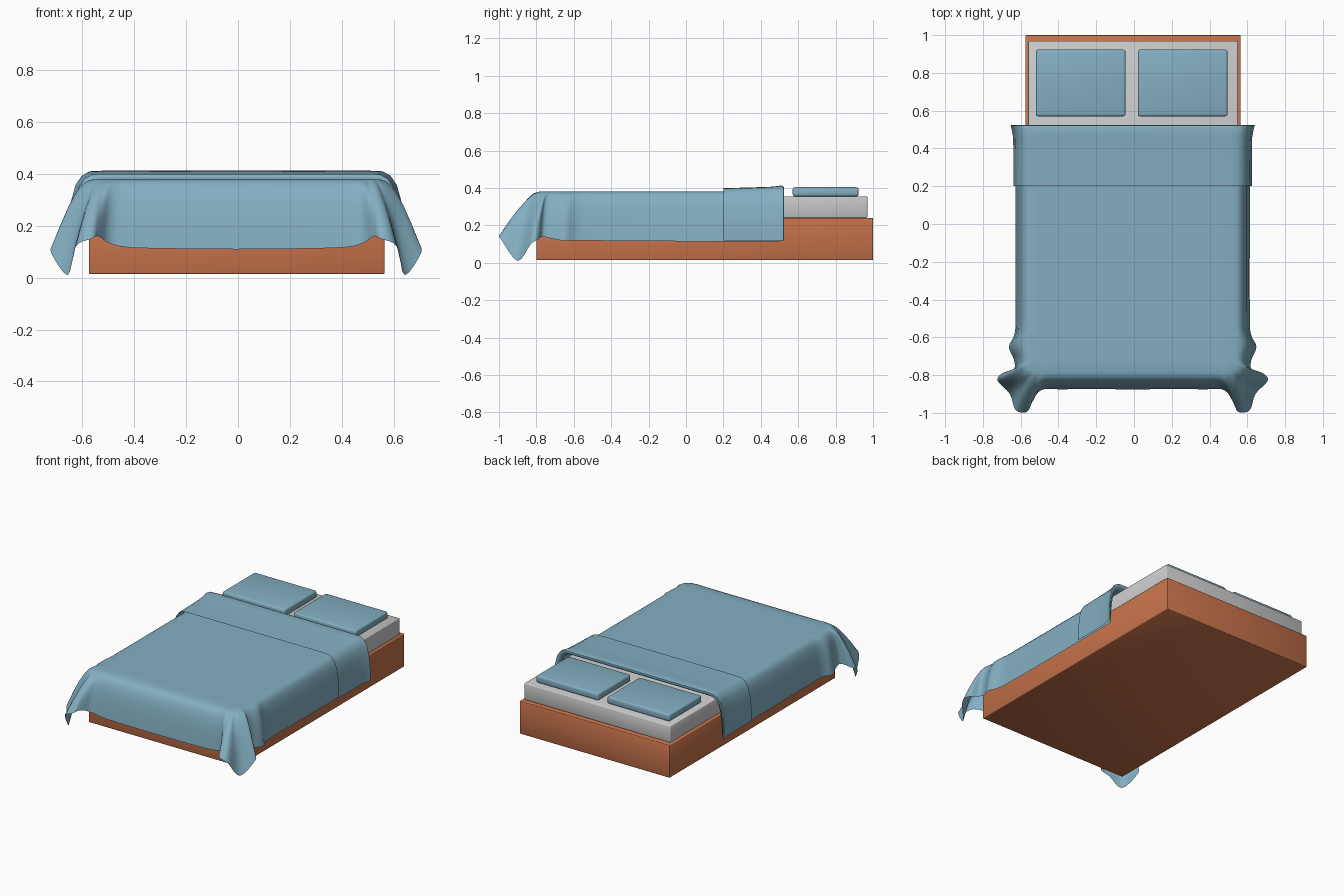
import bpy, bmesh, math
from mathutils import Vector

if "Cube" in bpy.data.objects:
    bpy.data.objects.remove(bpy.data.objects["Cube"])


def material(name, rgb):
    m = bpy.data.materials.new(name)
    m.diffuse_color = (*rgb, 1)
    m.use_nodes = True
    m.node_tree.nodes["Principled BSDF"].inputs["Base Color"].default_value = m.diffuse_color
    return m


BLUE = material("blue_cloth", (0.23, 0.43, 0.54))
WOOD = material("wood", (0.57, 0.17, 0.07))
CX = -0.007


def finish(name, bm, mat, angle=50):
    bmesh.ops.recalc_face_normals(bm, faces=bm.faces)
    me = bpy.data.meshes.new(name)
    bm.to_mesh(me)
    bm.free()
    ob = bpy.data.objects.new(name, me)
    bpy.context.collection.objects.link(ob)
    if mat:
        me.materials.append(mat)
    bpy.ops.object.select_all(action='DESELECT')
    ob.select_set(True)
    bpy.context.view_layer.objects.active = ob
    bpy.ops.object.shade_smooth_by_angle(angle=math.radians(angle))
    return ob


def box(name, x, y, z, mat=None, bevel=0.004, segments=2):
    bm = bmesh.new()
    bmesh.ops.create_cube(bm, size=1)
    for v in bm.verts:
        v.co = [lo + (c + 0.5) * (hi - lo) for c, (lo, hi) in zip(v.co, (x, y, z))]
    bmesh.ops.bevel(bm, geom=bm.edges[:], offset=bevel, segments=segments,
                    profile=0.5, affect='EDGES')
    return finish(name, bm, mat)


def loft(bm, rows):
    rows = [[bm.verts.new(p) for p in r] for r in rows]
    for a, b in zip(rows, rows[1:]):
        for i in range(len(a) - 1):
            bm.faces.new((a[i], a[i + 1], b[i + 1], b[i]))
    return rows


def spline(pts, n):
    """Catmull-Rom curve through the points."""
    pts = [Vector(p) for p in pts]
    p = [pts[0]] + pts + [pts[-1]]
    out = []
    for i in range(1, len(p) - 2):
        a, b, c, d = p[i - 1:i + 3]
        for k in range(n):
            t = k / n
            out.append(0.5 * (2 * b + (c - a) * t + (2 * a - 5 * b + 4 * c - d) * t * t
                              + (3 * b - a - 3 * c + d) * t ** 3))
    return out + [pts[-1]]


def mirror_path(half):
    """Path from the right side to the centre, continued on the left."""
    left = [Vector((-p[0], p[1], p[2])) for p in half[:-1]]
    return [Vector(p) for p in half] + left[::-1]


# bed base, mattress and the two pillows
box("bed_base", (-0.575, 0.565), (-0.80, 1.0), (0.015, 0.24), WOOD)
box("mattress", (-0.56, 0.55), (-0.78, 0.97), (0.24, 0.355), None, 0.006)
for side, x0 in (("left", -0.52), ("right", 0.02)):
    box(side + "_pillow", (x0, x0 + 0.475), (0.57, 0.923), (0.355, 0.404), BLUE, 0.012, 3)

# blanket: hem running from the back of the side, round the corner fold, to the front
hem = [(0.62, 0.50, 0.115), (0.62, 0.0, 0.115), (0.62, -0.45, 0.118), (0.625, -0.58, 0.12),
       (0.655, -0.65, 0.118), (0.628, -0.72, 0.13), (0.63, -0.77, 0.14), (0.69, -0.79, 0.125),
       (0.715, -0.83, 0.10), (0.65, -0.90, 0.01), (0.62, -0.985, 0.12), (0.56, -0.995, 0.15),
       (0.53, -0.94, 0.16), (0.485, -0.88, 0.132), (0.38, -0.875, 0.115), (0, -0.875, 0.11)]
# matching points on the top edge of the mattress
rim = [(0.55, 0.50), (0.55, 0.0), (0.55, -0.45), (0.55, -0.56), (0.55, -0.62), (0.55, -0.68),
       (0.55, -0.72), (0.55, -0.745), (0.548, -0.76), (0.54, -0.775), (0.525, -0.783),
       (0.51, -0.785), (0.48, -0.785), (0.44, -0.785), (0.36, -0.785), (0, -0.785)]
hem = mirror_path(spline(hem, 4))
rim = mirror_path(spline([(x, y, 0.38) for x, y in rim], 4))

# (outward, downward) fractions of the drape
drape = [(0, 0), (0.25, 0.03), (0.45, 0.09), (0.62, 0.2), (0.78, 0.38), (0.9, 0.65), (1, 1)]
rows = [[(CX + p.x * 0.93, 0.5 + (p.y - 0.5) * 0.95, 0.38) for p in rim]]
for out, down in drape:
    row = []
    for a, b in zip(rim, hem):
        flare = min(max(((b.xy - a.xy).length - 0.10) / 0.10, 0), 1)
        h = out + (down ** 0.85 - out) * flare * 0.8
        row.append((CX + a.x + (b.x - a.x) * h, a.y + (b.y - a.y) * h,
                    a.z + (b.z - a.z) * down))
    rows.append(row)
bm = bmesh.new()
rings = loft(bm, rows)
bm.faces.new(rings[0])
finish("blanket", bm, BLUE)

# turned-back end of the blanket: cross-section offset along a U-shaped fold
section = [(0.62, 0.118), (0.62, 0.20), (0.61, 0.28), (0.594, 0.335), (0.572, 0.365),
           (0.545, 0.378), (0.50, 0.38), (0.0, 0.38)]
fold = [(0.495, 0.0, 0.0), (0.513, 0.005, 0.01), (0.524, 0.016, 0.022), (0.522, 0.028, 0.027),
        (0.508, 0.033, 0.022), (0.46, 0.027, 0.013), (0.35, 0.023, 0.011), (0.20, 0.019, 0.011)]
bm = bmesh.new()
rows = []
for y, lift, spread in fold:
    half = [(x * (1 + spread / 0.62), y, z + lift * (z - 0.118) / 0.262) for x, z in section]
    rows.append([(p.x + CX, p.y, p.z) for p in mirror_path(half)])
loft(bm, rows)
finish("blanket_fold", bm, BLUE, 60)
